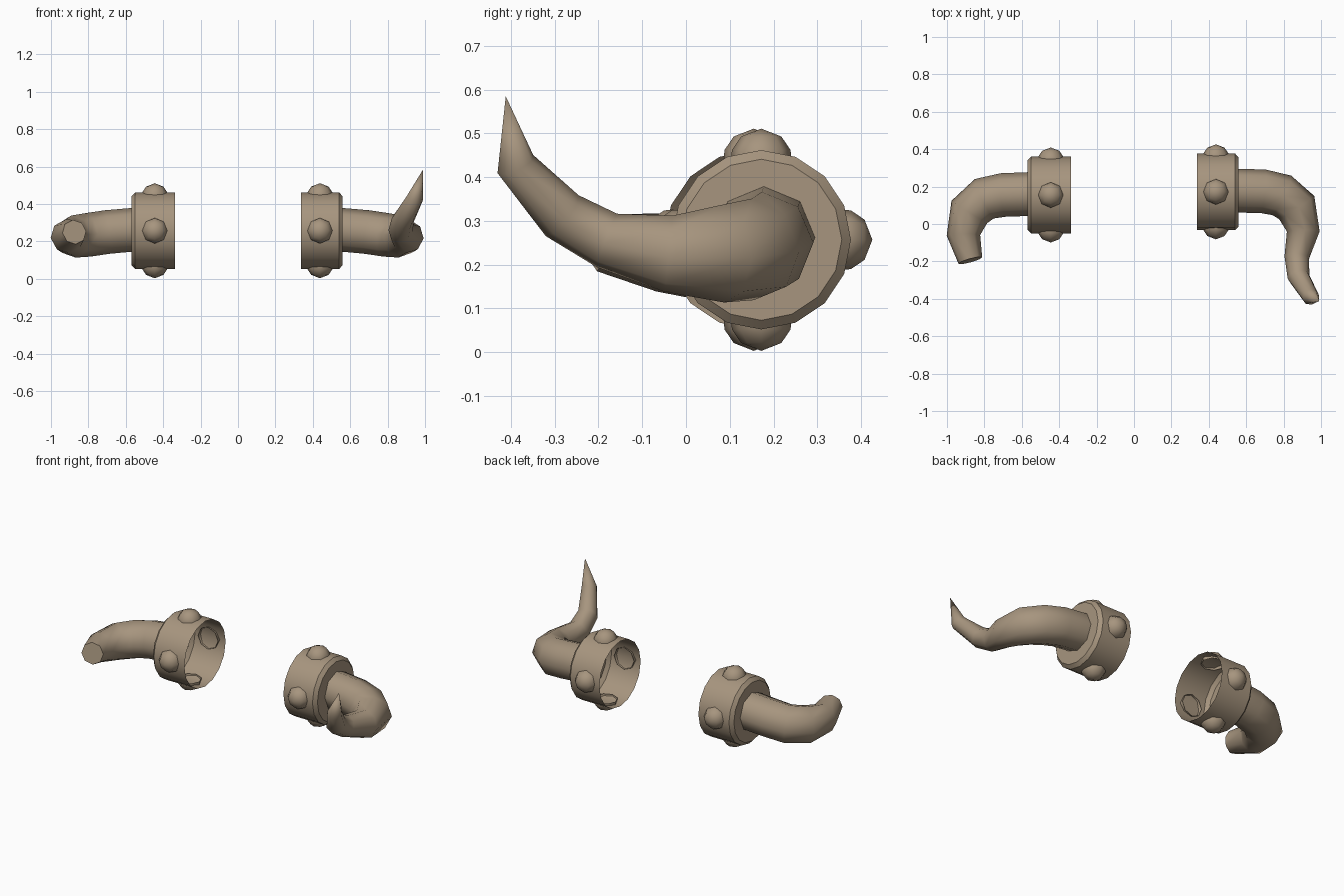
import bpy, bmesh, math
from mathutils import Vector

if "Cube" in bpy.data.objects:
    bpy.data.objects.remove(bpy.data.objects["Cube"])

bone = bpy.data.materials.new("tan bone")
bone.diffuse_color = (0.385, 0.30, 0.21, 1)
bone.use_nodes = True
bone.node_tree.nodes["Principled BSDF"].inputs["Base Color"].default_value = bone.diffuse_color


def loft(name, rings, cap_start=False, cap_end=False, angle=30):
    """Skin a list of rings (a one-point ring is a tip)."""
    bm = bmesh.new()
    vs = [[bm.verts.new(p) for p in r] for r in rings]
    for a, b in zip(vs, vs[1:]):
        n = len(a)
        for i in range(n):
            j = (i + 1) % n
            if len(b) == 1:
                bm.faces.new((a[i], a[j], b[0]))
            else:
                bm.faces.new((a[i], a[j], b[j], b[i]))
    if cap_start:
        bm.faces.new(vs[0][::-1])
    if cap_end:
        bm.faces.new(vs[-1])
    bmesh.ops.recalc_face_normals(bm, faces=bm.faces)
    me = bpy.data.meshes.new(name)
    bm.to_mesh(me)
    bm.free()
    for p in me.polygons:
        p.use_smooth = True
    me.set_sharp_from_angle(angle=math.radians(angle))
    me.materials.append(bone)
    ob = bpy.data.objects.new(name, me)
    bpy.context.collection.objects.link(ob)
    return ob


def ring(c, u, v, r, n):
    if r == 0:
        return [Vector(c)]
    return [Vector(c) + r * (u * math.cos(2 * math.pi * i / n) + v * math.sin(2 * math.pi * i / n))
            for i in range(n)]


X, Y, Z = Vector((1, 0, 0)), Vector((0, 1, 0)), Vector((0, 0, 1))


def cuff(side, s, cy, outer):
    # hollow drum, open on the inner end, bevelled and closed on the outer end
    prof = [(0.338, 0.205), (outer - 0.02, 0.205), (outer, 0.184)]
    loft(side + "_cuff", [ring((s * x, cy, 0.257), Y, Z, r, 16) for x, r in prof], cap_end=True)
    # four domed studs
    mid = s * (0.445 if s < 0 else 0.438)
    for k in range(4):
        a = k * math.pi / 2
        d = Y * math.cos(a) + Z * math.sin(a)
        t = d.cross(X)
        c = Vector((mid, cy, 0.257))
        dome = [(0.183, 0.069), (0.205, 0.067), (0.236, 0.046), (0.254, 0)]
        loft(f"{side}_stud_{k + 1}", [ring(c + d * h, X, t, r, 8) for h, r in dome], angle=60)


def horn(name, path):
    # tapered tube, the section carried along the path without twist
    pts = [Vector(p[:3]) for p in path]
    up, rings = Z.copy(), []
    for i, p in enumerate(pts):
        a = (p - pts[i - 1]).normalized() if i else Vector()
        b = (pts[i + 1] - p).normalized() if i < len(pts) - 1 else Vector()
        t = (a + b).normalized() if i else X * (1 if p.x > 0 else -1)
        up = (up - t * up.dot(t)).normalized()
        rings.append(ring(p, t.cross(up), up, path[i][3], 8))
    loft(name, rings, cap_start=True, cap_end=path[-1][3] > 0, angle=60)


cuff("left", -1, 0.155, 0.57)
cuff("right", 1, 0.172, 0.56)

# left horn is broken off short
horn("left_horn", [(-0.565, 0.16, 0.262, 0.117), (-0.70, 0.155, 0.250, 0.117),
                   (-0.80, 0.135, 0.235, 0.117), (-0.88, 0.065, 0.226, 0.113),
                   (-0.912, -0.06, 0.228, 0.090), (-0.875, -0.195, 0.25, 0.066)])

# right horn is whole and sweeps up to a point
horn("right_horn", [(0.555, 0.178, 0.262, 0.117), (0.69, 0.175, 0.250, 0.117),
                    (0.79, 0.153, 0.235, 0.117), (0.87, 0.088, 0.226, 0.113),
                    (0.905, -0.04, 0.225, 0.088), (0.870, -0.18, 0.255, 0.066),
                    (0.880, -0.283, 0.312, 0.060), (0.945, -0.39, 0.430, 0.046),
                    (0.99, -0.412, 0.585, 0)])
